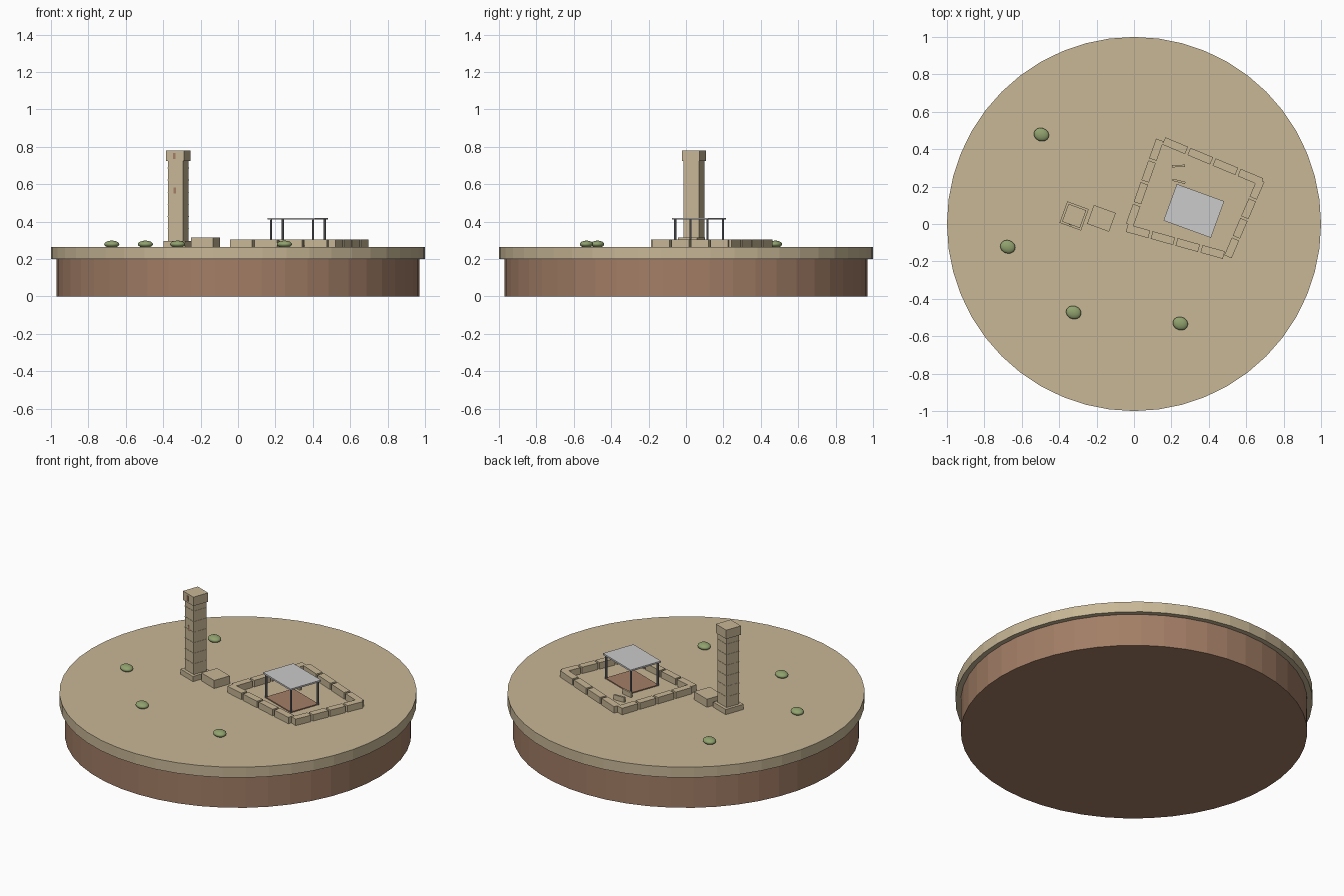
import bpy
from math import radians, atan2, hypot, cos, sin
from mathutils import Vector

old = bpy.data.objects.get("Cube")
if old:
    bpy.data.objects.remove(old, do_unlink=True)


def material(name, *rgb):
    linear = [((c / 255 + 0.055) / 1.055) ** 2.4 for c in rgb] + [1]
    m = bpy.data.materials.new(name)
    m.diffuse_color = linear
    m.use_nodes = True
    m.node_tree.nodes["Principled BSDF"].inputs["Base Color"].default_value = linear
    return m


SAND = material("sand stone", 200, 183, 150)
SOIL = material("brown soil", 163, 126, 102)
GREY = material("pale grey roof", 203, 203, 203)
METAL = material("grey metal", 130, 130, 134)
GREEN = material("shrub green", 145, 162, 110)

TURN = radians(-20)   # shared heading of the ruins
GROUND = 0.265


def finish(name, mat):
    ob = bpy.context.object
    ob.name = name
    ob.data.materials.append(mat)
    return ob


def box(name, mat, x, y, z0, size, turn=TURN):
    """Box standing on z0, turned about the vertical."""
    bpy.ops.mesh.primitive_cube_add(size=1, location=(x, y, z0 + size[2] / 2),
                                    rotation=(0, 0, turn))
    ob = finish(name, mat)
    ob.scale = size
    return ob


def disc(name, mat, radius, z0, z1, x=0, y=0, sides=48):
    bpy.ops.mesh.primitive_cylinder_add(vertices=sides, radius=radius, depth=z1 - z0,
                                        location=(x, y, (z0 + z1) / 2))
    return finish(name, mat)


def local(origin, u, v):
    """Point offset from origin along the turned axes."""
    return (origin[0] + u * cos(TURN) - v * sin(TURN),
            origin[1] + u * sin(TURN) + v * cos(TURN))


# Round base
disc("soil_base", SOIL, 0.97, 0, 0.2)
disc("ground_slab", SAND, 1.0, 0.2, GROUND)

# Tower: plinth, shaft with course bands, cap, windows
tower = (-0.32, 0.043)
box("tower_plinth", SAND, *tower, GROUND, (0.122, 0.122, 0.032))
box("tower_shaft", SAND, *tower, GROUND, (0.086, 0.086, 0.465))
for i in range(6):
    box("tower_course", SAND, *tower, 0.36 + i * 0.065, (0.089, 0.089, 0.004))
box("tower_cap", SAND, *tower, 0.725, (0.101, 0.101, 0.055))
for z, face in ((0.55, 0.043), (0.735, 0.0505)):
    box("tower_window", SOIL, *local(tower, -0.003, -face), z, (0.014, 0.006, 0.032))

# Low annex beside the tower
box("tower_annex", SAND, -0.174, 0.03, GROUND, (0.125, 0.107, 0.05))

# Ruined enclosure wall: four rows of four blocks
rows = {
    "front_wall": ((-0.045, -0.02), (0.487, -0.168)),
    "left_wall": ((0.50, -0.18), (0.68, 0.238)),
    "back_wall": ((0.153, 0.447), (0.69, 0.222)),
    "right_wall": ((-0.025, -0.01), (0.14, 0.455)),
}
for name, (a, b) in rows.items():
    a, b = Vector(a), Vector(b)
    step = (b - a) / 4
    for i in range(4):
        p = a + step * (i + 0.5)
        box(name + "_block", SAND, p.x, p.y, GROUND,
            (step.length * 0.9, 0.042, 0.04), atan2(step.y, step.x))

# Shelter over the excavated floor
shelter = (0.32, 0.07)
box("excavated_floor", SOIL, *shelter, GROUND, (0.245, 0.19, 0.006))
box("shelter_roof", GREY, *shelter, 0.41, (0.27, 0.208, 0.01))
for u in (-0.12, 0.12):
    for v in (-0.092, 0.092):
        disc("shelter_post", METAL, 0.006, GROUND, 0.41, *local(shelter, u, v), sides=8)

# Thin wall remains behind the shelter
box("wall_remnant", SAND, 0.237, 0.31, GROUND, (0.07, 0.012, 0.03), radians(2))
box("wall_remnant", SAND, 0.24, 0.228, GROUND, (0.07, 0.012, 0.03), radians(-14))

# Shrubs
for x, y in ((-0.495, 0.478), (-0.675, -0.122), (-0.323, -0.473), (0.248, -0.532)):
    bpy.ops.mesh.primitive_uv_sphere_add(segments=20, ring_count=12, radius=1,
                                         location=(x, y, 0.279), rotation=(0, 0, TURN))
    shrub = finish("shrub", GREEN)
    shrub.scale = (0.041, 0.035, 0.019)
    bpy.ops.object.shade_smooth_by_angle()
